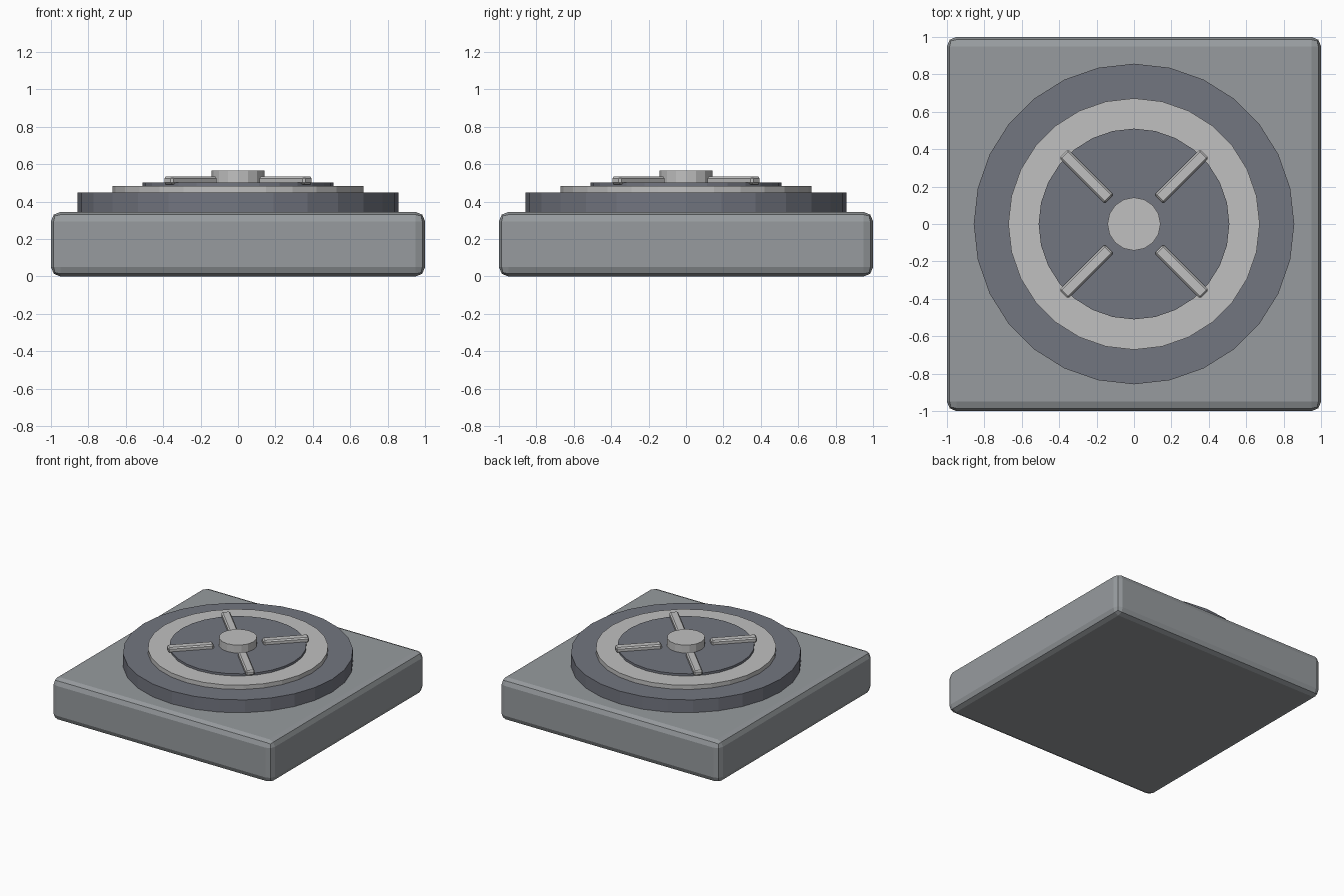
import bpy, math

if "Cube" in bpy.data.objects:
    bpy.data.objects.remove(bpy.data.objects["Cube"])

def material(name, rgb):
    m = bpy.data.materials.new(name)
    m.diffuse_color = (*rgb, 1)
    m.use_nodes = True
    m.node_tree.nodes["Principled BSDF"].inputs["Base Color"].default_value = m.diffuse_color
    return m

GREY = material("base grey", (0.31, 0.33, 0.345))
DARK = material("dark slate", (0.17, 0.18, 0.215))
LIGHT = material("light metal", (0.53, 0.53, 0.53))

def finish(name, mat, bevel=0, segments=1):
    o = bpy.context.object
    o.name = name
    o.data.materials.append(mat)
    if bevel:
        b = o.modifiers.new("bevel", 'BEVEL')
        b.width, b.segments = bevel, segments
    return o

def box(name, size, loc, mat, rot=0, bevel=0, segments=1):
    bpy.ops.mesh.primitive_cube_add(size=1, location=loc, rotation=(0, 0, rot))
    o = bpy.context.object
    o.scale = size
    bpy.ops.object.transform_apply(location=False, rotation=False, scale=True)
    return finish(name, mat, bevel, segments)

def disc(name, r, z0, z1, sides, mat):
    bpy.ops.mesh.primitive_cylinder_add(vertices=sides, radius=r, depth=z1 - z0,
                                        location=(0, 0, (z0 + z1) / 2))
    return finish(name, mat)

# Rounded square base
box("base", (2, 2, 0.345), (0, 0, 0.1725), GREY, bevel=0.05, segments=2)

# Stacked round plates and hub
disc("lower_plate", 0.857, 0.33, 0.45, 28, DARK)
disc("light_ring", 0.672, 0.44, 0.485, 28, LIGHT)
disc("inner_plate", 0.51, 0.47, 0.503, 28, DARK)
disc("hub", 0.142, 0.49, 0.567, 16, LIGHT)

# Four diagonal spokes
for i in range(4):
    a = math.pi / 4 + i * math.pi / 2
    box(f"spoke_{i + 1}", (0.345, 0.068, 0.042),
        (0.36 * math.cos(a), 0.36 * math.sin(a), 0.514), LIGHT, rot=a, bevel=0.01)
